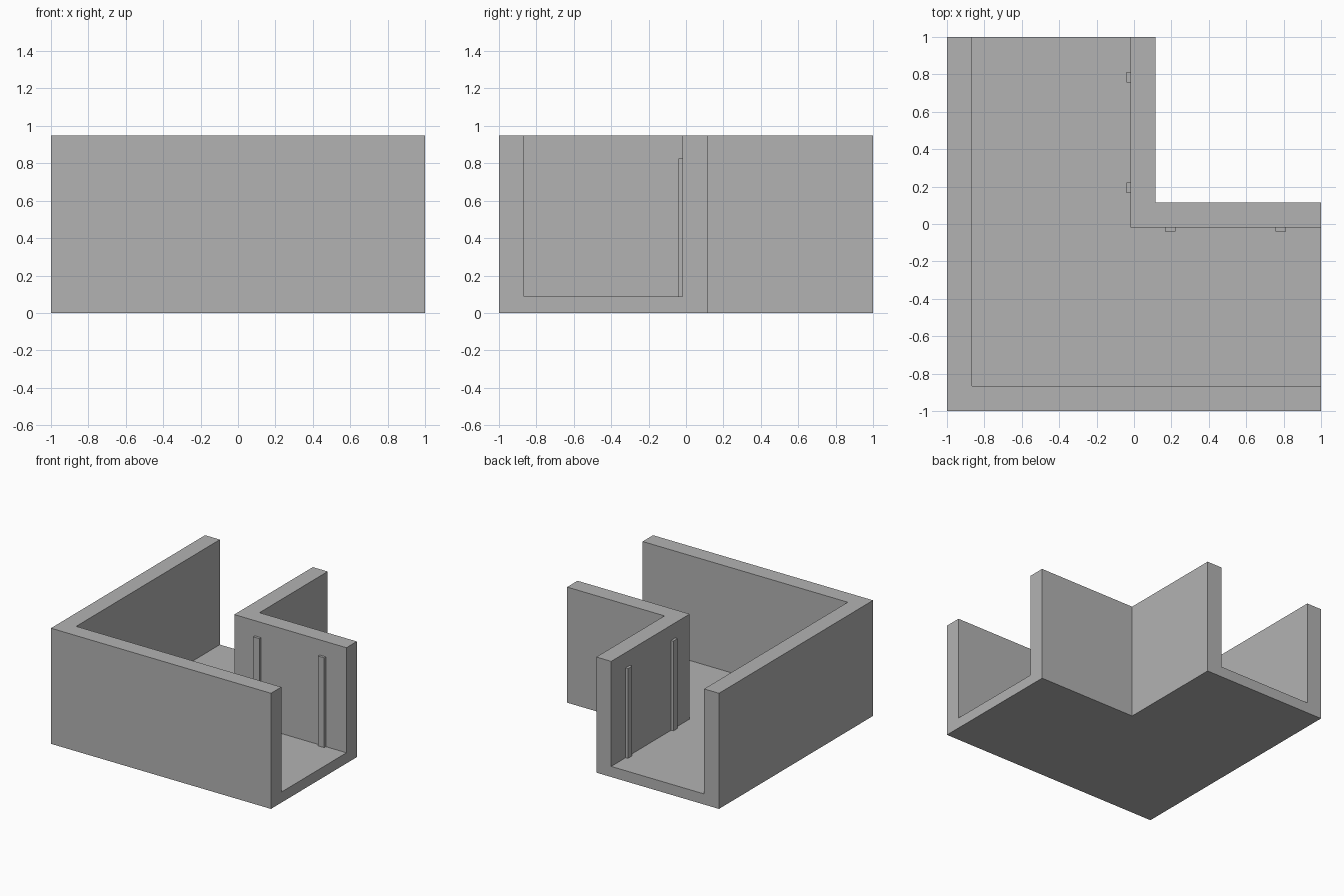
import bpy
import bmesh

cube = bpy.data.objects.get("Cube")
if cube:
    bpy.data.objects.remove(cube, do_unlink=True)

HEIGHT, FLOOR, RIB_TOP = 0.95, 0.087, 0.825
OUTER, INNER = -0.865, -0.02      # channel side faces
NOTCH = 0.115                     # outside of the inner corner

grey = bpy.data.materials.new("plain grey")
colour = (0.45, 0.45, 0.45, 1)
grey.diffuse_color = colour
grey.use_nodes = True
grey.node_tree.nodes["Principled BSDF"].inputs["Base Color"].default_value = colour


def prism(name, outline, bottom, top):
    """Extrude a flat outline upwards into a closed solid."""
    bm = bmesh.new()
    base = bm.faces.new([bm.verts.new((x, y, bottom)) for x, y in outline])
    new = bmesh.ops.extrude_face_region(bm, geom=[base], use_keep_orig=True)["geom"]
    verts = [v for v in new if isinstance(v, bmesh.types.BMVert)]
    bmesh.ops.translate(bm, vec=(0, 0, top - bottom), verts=verts)
    bmesh.ops.recalc_face_normals(bm, faces=bm.faces)
    mesh = bpy.data.meshes.new(name)
    bm.to_mesh(mesh)
    bm.free()
    mesh.materials.append(grey)
    obj = bpy.data.objects.new(name, mesh)
    bpy.context.collection.objects.link(obj)
    return obj


def corner(low, high, end):
    """L-shaped outline running along +x and +y."""
    return [(low, low), (end, low), (end, high), (high, high), (high, end), (low, end)]


# L-shaped body with an open channel cut through both ends
body = prism("corner_channel", corner(-1, NOTCH, 1), 0, HEIGHT)
cutter = prism("channel_cutter", corner(OUTER, INNER, 1.2), FLOOR, HEIGHT + 0.2)
cutter.hide_render = True
cut = body.modifiers.new("channel", "BOOLEAN")
cut.operation = "DIFFERENCE"
cut.solver = "EXACT"
cut.object = cutter
bpy.context.view_layer.objects.active = body
bpy.ops.object.modifier_apply(modifier=cut.name)
bpy.data.objects.remove(cutter, do_unlink=True)

# Upright ribs on the inner walls, mirrored across the diagonal
for label, start in (("near", 0.167), ("far", 0.757)):
    end = start + 0.055
    outline = [(start, INNER - 0.021), (end, INNER - 0.021), (end, INNER), (start, INNER)]
    prism(f"side_rib_{label}", outline, FLOOR, RIB_TOP)
    prism(f"back_rib_{label}", [(y, x) for x, y in outline], FLOOR, RIB_TOP)
